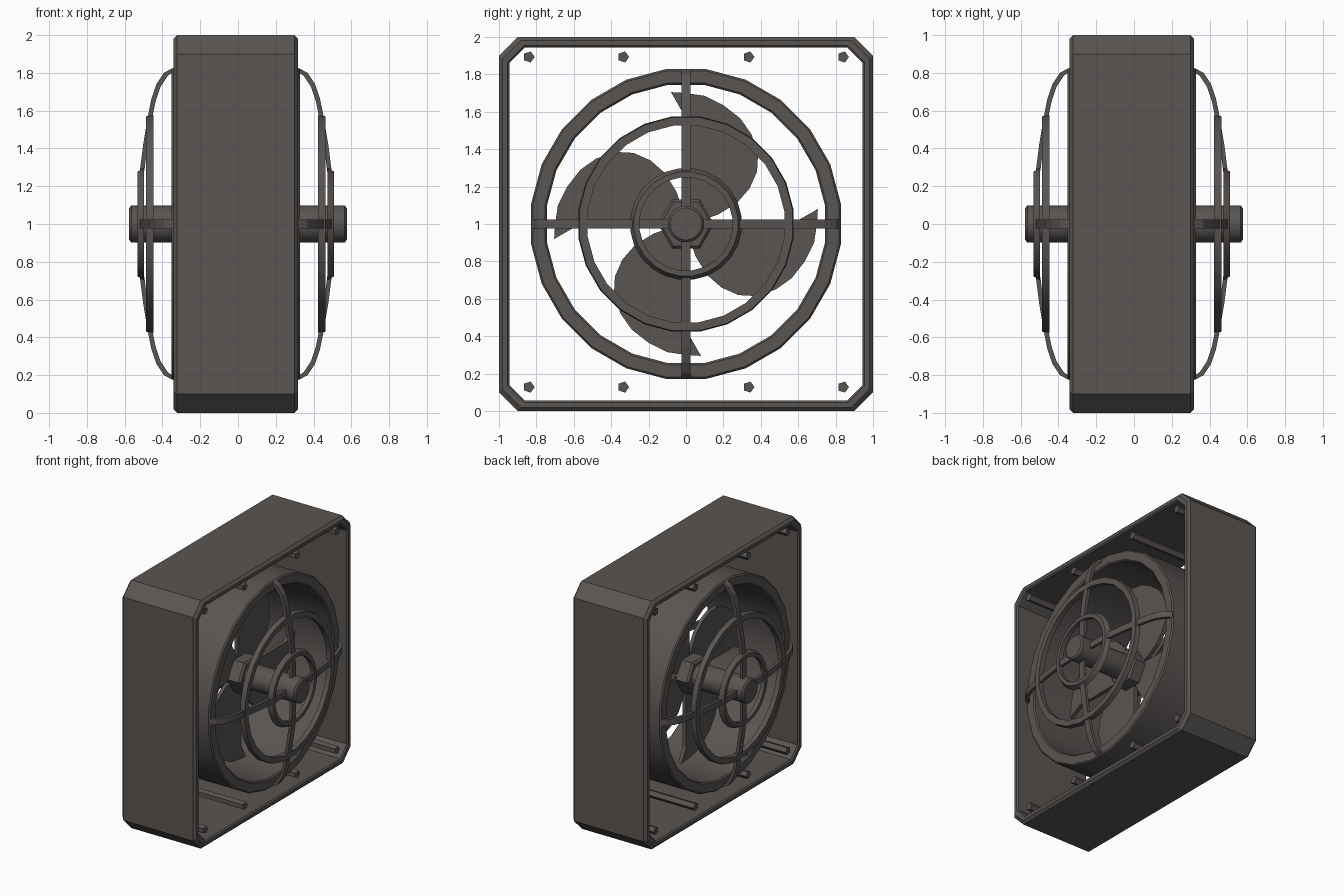
import bpy, bmesh, math
from mathutils import Vector, Matrix

if "Cube" in bpy.data.objects:
    bpy.data.objects.remove(bpy.data.objects["Cube"])

MID = Vector((-0.012, 0, 1))   # centre of the housing; the fan axis runs along x
HUB = Vector((0, 0, 1))

metal = bpy.data.materials.new("dark_warm_grey")
metal.use_nodes = True
metal.diffuse_color = (0.1, 0.09, 0.085, 1)
metal.node_tree.nodes["Principled BSDF"].inputs["Base Color"].default_value = metal.diffuse_color


def finish(name, bm, at, smooth=False):
    bmesh.ops.recalc_face_normals(bm, faces=bm.faces)
    mesh = bpy.data.meshes.new(name)
    bm.to_mesh(mesh)
    bm.free()
    mesh.materials.append(metal)
    ob = bpy.data.objects.new(name, mesh)
    ob.location = at
    bpy.context.collection.objects.link(ob)
    if smooth:
        bpy.ops.object.select_all(action='DESELECT')
        ob.select_set(True)
        bpy.context.view_layer.objects.active = ob
        bpy.ops.object.shade_smooth_by_angle(angle=math.radians(35))
    return ob


def loft(name, loops, at, tube=False, smooth=False):
    """Skin successive loops; a tube closes on itself, otherwise the ends are capped."""
    bm = bmesh.new()
    rows = [[bm.verts.new(p) for p in loop] for loop in loops]
    pairs = list(zip(rows, rows[1:]))
    if tube:
        pairs.append((rows[-1], rows[0]))
    else:
        bm.faces.new(rows[0])
        bm.faces.new(rows[-1])
    n = len(rows[0])
    for a, b in pairs:
        for i in range(n):
            j = (i + 1) % n
            bm.faces.new((a[i], a[j], b[j], b[i]))
    return finish(name, bm, at, smooth)


def circle(x, r, n, turn=0.5):
    steps = [2 * math.pi * (i + turn) / n for i in range(n)]
    return [(x, r * math.cos(a), r * math.sin(a)) for a in steps]


def clipped_square(x, h, cut):
    c = h - cut
    return [(x, y, z) for y, z in ((h, -c), (h, c), (c, h), (-c, h),
                                   (-h, c), (-h, -c), (-c, -h), (c, -h))]


# Square housing with clipped corners and bevelled rims
loft("housing", [clipped_square(x, h, c) for x, h, c in (
    (-0.31, 1, 0.1), (-0.33, 0.98, 0.095), (-0.33, 0.955, 0.09), (-0.32, 0.945, 0.085),
    (0.32, 0.945, 0.085), (0.33, 0.955, 0.09), (0.33, 0.98, 0.095), (0.31, 1, 0.1))],
    MID, tube=True)

# Round air duct
loft("duct", [circle(x, r, 24) for x, r in (
    (-0.33, 0.835), (-0.34, 0.825), (-0.34, 0.76), (-0.33, 0.75),
    (0.33, 0.75), (0.34, 0.76), (0.34, 0.825), (0.33, 0.835))],
    MID, tube=True, smooth=True)

# Wire guards on both sides: two rings and four bowed ribs each
RIB = [(0.335, 0.825), (0.38, 0.8), (0.42, 0.74), (0.447, 0.66),
       (0.465, 0.57), (0.49, 0.42), (0.508, 0.28), (0.512, 0.08)]
for side, s in (("left", 1), ("right", -1)):
    for ring, x0, x1, r0, r1, taper in (("outer", 0.435, 0.475, 0.53, 0.58, 0.005),
                                        ("inner", 0.485, 0.52, 0.25, 0.3, 0.02)):
        loft(f"{side}_guard_{ring}_ring", [circle(s * x, r, 24) for x, r in (
            (x0, r0), (x0, r1), (x1, r1 - taper), (x1, r0))], MID, tube=True, smooth=True)
    for k in range(4):
        turn = Matrix.Rotation(k * math.pi / 2, 3, 'X')
        loops = [[turn @ Vector((s * (x - d), w, r - d * 0.6))
                  for d, w in ((0, -0.025), (0, 0.025), (0.022, 0.025), (0.022, -0.025))]
                 for x, r in RIB]
        loft(f"{side}_guard_rib_{k + 1}", loops, MID)

# Shaft with bevelled ends, and the hexagonal hub
loft("shaft", [circle(x, r, 24) for x, r in (
    (-0.577, 0.085), (-0.565, 0.098), (0.565, 0.098), (0.577, 0.085))], HUB, smooth=True)
loft("hub_nut", [circle(x, r, 6, 0) for x, r in (
    (-0.12, 0.135), (-0.105, 0.15), (0.105, 0.15), (0.12, 0.135))], HUB)

# Four curved fan blades
BLADE = [(-0.02, 0.02), (-0.02, 0.6), (-0.08, 0.705), (0, 0.7), (0.1, 0.685),
         (0.2, 0.635), (0.29, 0.565), (0.35, 0.48), (0.385, 0.37), (0.38, 0.28),
         (0.34, 0.19), (0.27, 0.11), (0.17, 0.05), (0.08, 0.02)]
for k in range(4):
    turn = Matrix.Rotation(k * math.pi / 2, 3, 'X')
    loft(f"blade_{k + 1}", [[turn @ Vector((x, y, z)) for y, z in BLADE]
                            for x in (-0.015, 0.015)], HUB)

# Long five-sided bolts along the top and bottom
for level, z in (("top", 1.893), ("bottom", 0.128)):
    for i, y in enumerate((-0.84, -0.335, 0.335, 0.84)):
        loft(f"{level}_bolt_{i + 1}", [circle(x, 0.031, 5, 0) for x in (-0.31, 0.31)],
             Vector((MID.x, y, z)))
